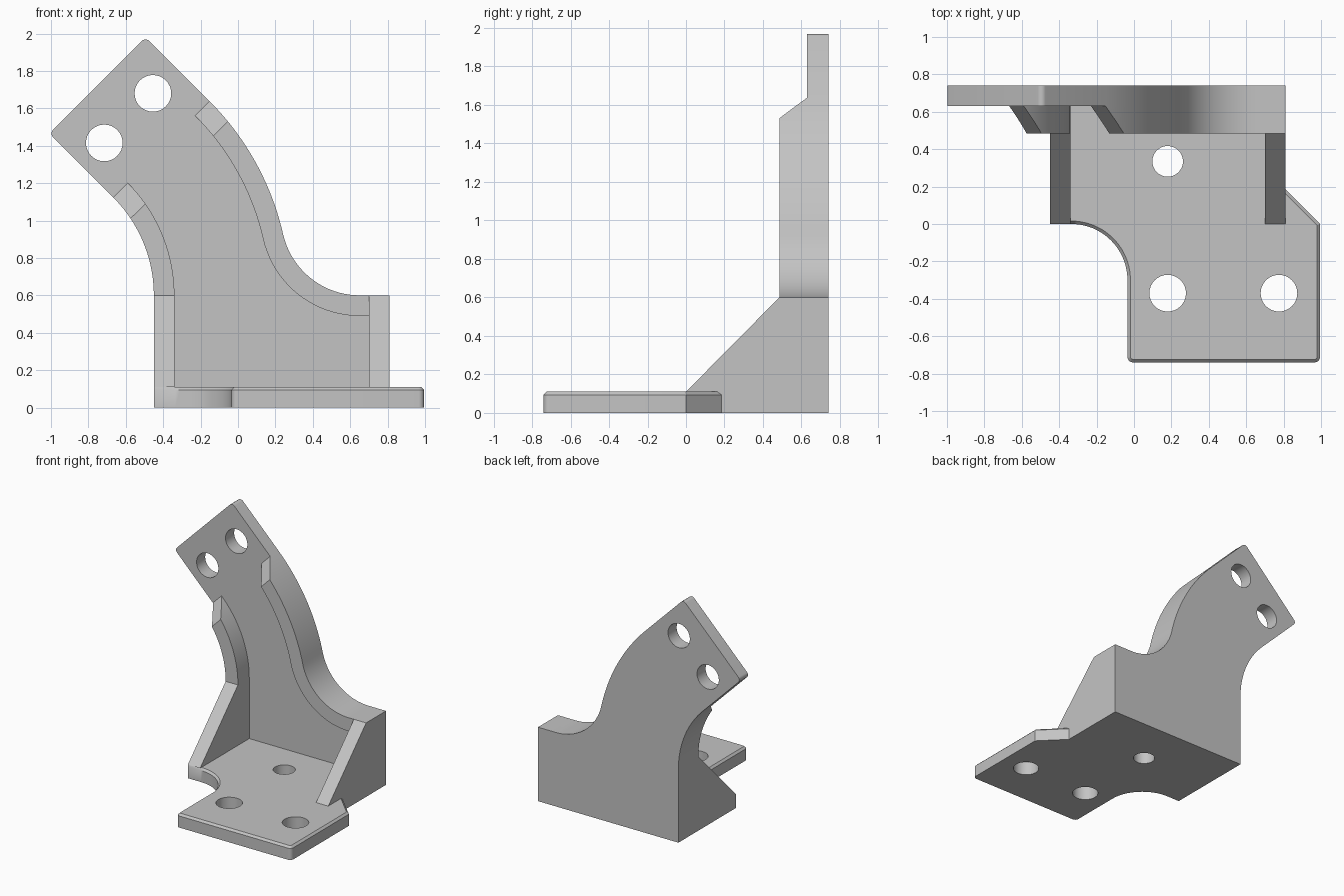
import bpy, bmesh
from math import sin, cos, radians, sqrt, atan2, degrees
from mathutils import Vector

cube = bpy.data.objects.get("Cube")
if cube:
    bpy.data.objects.remove(cube, do_unlink=True)

GREY = (0.55, 0.55, 0.55, 1)
grey = bpy.data.materials.new("plain grey")
grey.use_nodes = True
grey.diffuse_color = GREY
grey.node_tree.nodes["Principled BSDF"].inputs["Base Color"].default_value = GREY

# Shared sizes
BACK, PLATE_Y, RIB_Y = 0.74, 0.63, 0.485
LEFT, RIGHT, WALL = -0.45, 0.81, 0.11
BASE_Z, SHOULDER = 0.11, 0.6


def arc(centre, r, start, end, steps=16):
    angles = [radians(start + (end - start) * i / steps) for i in range(steps + 1)]
    return [(centre[0] + r * cos(a), centre[1] + r * sin(a)) for a in angles]


def loft(name, rings, cut=None):
    """Skin a stack of matching rings, cap both ends, optionally slice one end off."""
    bm = bmesh.new()
    loops = [[bm.verts.new(p) for p in ring] for ring in rings]
    n = len(loops[0])
    for low, high in zip(loops, loops[1:]):
        for i in range(n):
            j = (i + 1) % n
            bm.faces.new((low[i], low[j], high[j], high[i]))
    bm.faces.new(loops[0][::-1])
    bm.faces.new(loops[-1])
    if cut:
        bmesh.ops.bisect_plane(bm, geom=bm.verts[:] + bm.edges[:] + bm.faces[:], dist=0.0005,
                               plane_co=cut[0], plane_no=cut[1], clear_outer=True)
        bmesh.ops.holes_fill(bm, edges=[e for e in bm.edges if e.is_boundary], sides=0)
    bmesh.ops.recalc_face_normals(bm, faces=bm.faces[:])
    mesh = bpy.data.meshes.new(name)
    bm.to_mesh(mesh)
    bm.free()
    mesh.materials.append(grey)
    obj = bpy.data.objects.new(name, mesh)
    bpy.context.collection.objects.link(obj)
    return obj


def along_y(name, outline, y0, y1, cut=None):
    return loft(name, [[(x, y, z) for x, z in outline] for y in (y0, y1)], cut)


def along_x(name, outline, x0, x1):
    return loft(name, [[(x, y, z) for y, z in outline] for x in (x0, x1)])


def drill(obj, cutters):
    for cutter in cutters:
        cutter.hide_render = True
        mod = obj.modifiers.new("hole", "BOOLEAN")
        mod.operation, mod.solver, mod.object = "DIFFERENCE", "EXACT", cutter
        bpy.context.view_layer.objects.active = obj
        bpy.ops.object.modifier_apply(modifier=mod.name)
        bpy.data.objects.remove(cutter, do_unlink=True)


# Arm curves: two concentric bends and a flare tangent to the outer one
BEND, INNER_R, OUTER_R, FLARE_R = (-1.19, SHOULDER), 0.74, 1.468, 0.42
reach = sqrt((OUTER_R + FLARE_R) ** 2 - FLARE_R ** 2)
FLARE = (BEND[0] + reach, SHOULDER + FLARE_R)
meet = degrees(atan2(FLARE_R, reach))


def outer_curve(inset, end_x):
    return ([(end_x, SHOULDER - inset)]
            + arc(FLARE, FLARE_R + inset, 270, 180 + meet, 20)
            + arc(BEND, OUTER_R - inset, meet, 45, 20)[1:])


def inner_curve(inset):
    return arc(BEND, INNER_R + inset, 45, 0, 20)


# Rounded corners at the arm tip, placed in the 45 degree frame
ROUND, TIP = 0.03, 1.75
across = (BEND[0] + BEND[1]) / sqrt(2)


def tip_corner(s, start):
    t = TIP - ROUND
    return arc(((s - t) / sqrt(2), (s + t) / sqrt(2)), ROUND, start, start + 90, 6)


# Back plate with curved arm
outline = ([(LEFT, 0), (RIGHT, 0)] + outer_curve(0, RIGHT)
           + tip_corner(across + OUTER_R - ROUND, 45)
           + tip_corner(across + INNER_R + ROUND, 135)
           + inner_curve(0))
back_plate = along_y("back_plate", outline, PLATE_Y, BACK)
drill(back_plate, [along_y("arm_cutter", arc(c, 0.098, 0, 348.75, 31), 0.5, 0.9)
                   for c in ((-0.715, 1.415), (-0.455, 1.68))])

# Edge ribs, ramped down at their upper ends
a = BEND[0] + INNER_R * cos(radians(45)), BEND[1] + INNER_R * sin(radians(45))
ramp = (Vector((a[0], PLATE_Y, a[1])), Vector((-sqrt(0.5), -1, sqrt(0.5))).normalized())
outer_rib = outer_curve(0, RIGHT - WALL) + outer_curve(WALL, RIGHT - WALL)[::-1]
inner_rib = inner_curve(0) + inner_curve(WALL)[::-1]
along_y("left_rib", outer_rib, RIB_Y, PLATE_Y, ramp)
along_y("right_rib", inner_rib, RIB_Y, PLATE_Y, ramp)

# Triangular side gussets
gusset = [(0, BASE_Z), (PLATE_Y, BASE_Z), (PLATE_Y, SHOULDER), (RIB_Y, SHOULDER)]
along_x("right_gusset", gusset, LEFT, LEFT + WALL)
along_x("left_gusset", gusset, RIGHT - WALL, RIGHT)

# Base plate with a chamfered top rim
CHAMFER = 0.016
foot = ([(LEFT, PLATE_Y), (LEFT, 0)]
        + arc((-0.335, -0.3), 0.3, 90, 0, 20)
        + arc((-0.005, -0.71), ROUND, 180, 270, 6)
        + arc((0.965, -0.71), ROUND, 270, 360, 6)
        + [(0.995, 0), (RIGHT, 0.185), (RIGHT, PLATE_Y)])


def inset_point(i):
    p, q, r = (Vector(foot[k]) for k in (i - 1, i, i + 1))
    d0, d1 = (q - p).normalized(), (r - q).normalized()
    n0, n1 = Vector((-d0.y, d0.x)), Vector((-d1.y, d1.x))
    return tuple(q + (n0 + n1) * CHAMFER / (1 + n0.dot(n1)))


rim = foot[:2] + [inset_point(i) for i in range(2, len(foot) - 2)]
rim += [(RIGHT, 0.185 - CHAMFER * sqrt(2)), foot[-1]]
base = loft("base_plate", [[(x, y, z) for x, y in ring] for ring, z in
                           ((foot, 0), (foot, BASE_Z - CHAMFER), (rim, BASE_Z))])
drill(base, [loft("base_cutter", [[(x, y, z) for x, y in arc(c, r, 0, 348.75, 31)]
                                  for z in (-0.1, 0.3)])
             for c, r in (((0.18, 0.335), 0.082), ((0.18, -0.37), 0.098), ((0.775, -0.37), 0.098))])

# Smooth the curved walls, keep hard edges crisp
for obj in bpy.context.collection.objects:
    if obj.type == "MESH" and obj.data.materials and obj.data.materials[0] == grey:
        obj.select_set(True)
        bpy.context.view_layer.objects.active = obj
bpy.ops.object.shade_smooth_by_angle(angle=radians(30))
